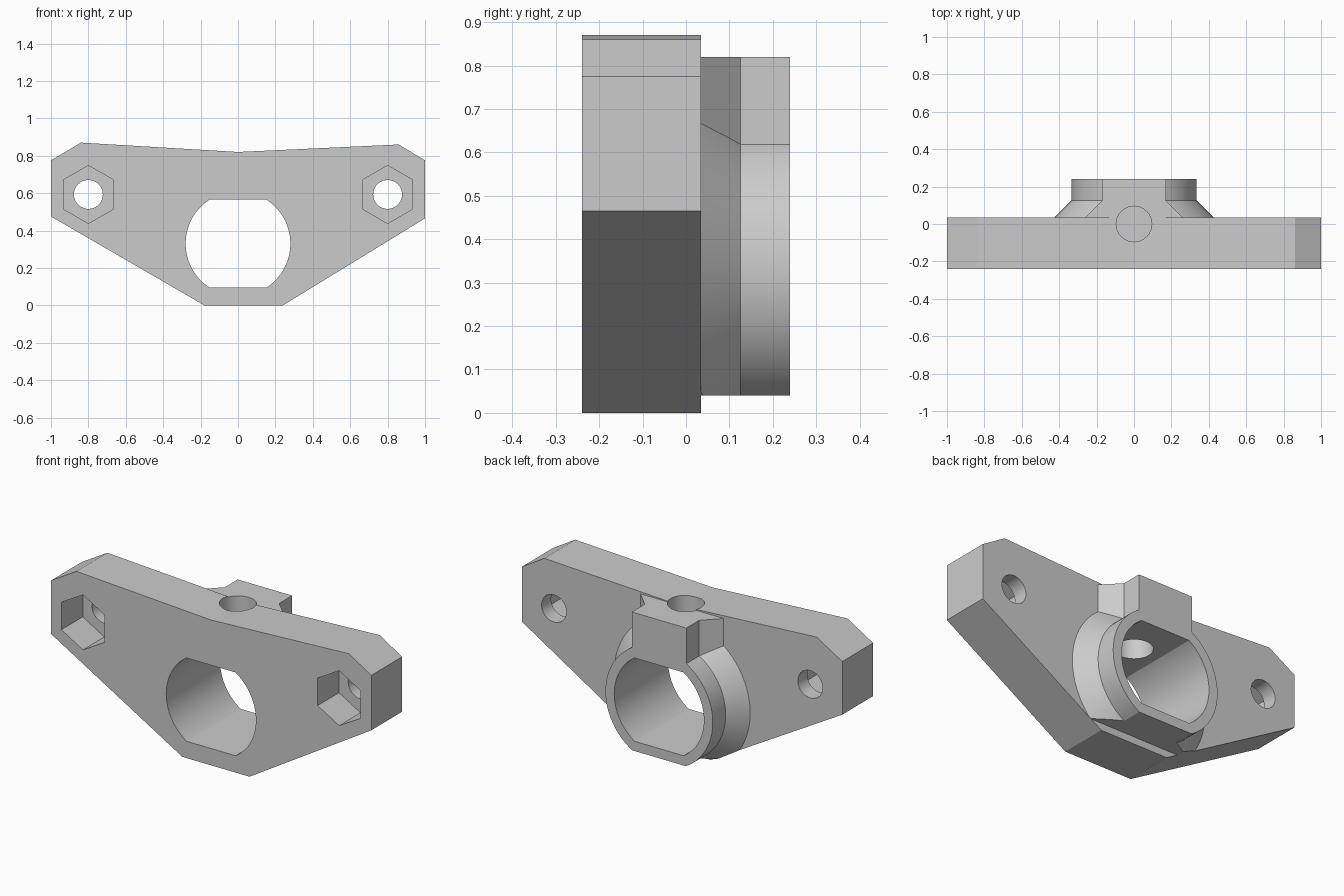
import bpy, bmesh
from math import sin, cos, pi, radians, asin

cube = bpy.data.objects.get("Cube")
if cube:
    bpy.data.objects.remove(cube, do_unlink=True)

grey = bpy.data.materials.new("plain grey")
grey.use_nodes = True
GREY = (0.6, 0.6, 0.6, 1)
grey.diffuse_color = GREY
grey.node_tree.nodes["Principled BSDF"].inputs["Base Color"].default_value = GREY


def loft(name, rings):
    """Closed solid through matching rings of 3D points."""
    bm = bmesh.new()
    loops = [[bm.verts.new(p) for p in ring] for ring in rings]
    for a, b in zip(loops, loops[1:]):
        for i in range(len(a)):
            j = (i + 1) % len(a)
            bm.faces.new((a[i], a[j], b[j], b[i]))
    bm.faces.new(loops[0])
    bm.faces.new(loops[-1])
    bmesh.ops.recalc_face_normals(bm, faces=bm.faces)
    mesh = bpy.data.meshes.new(name)
    bm.to_mesh(mesh)
    bm.free()
    mesh.materials.append(grey)
    obj = bpy.data.objects.new(name, mesh)
    bpy.context.collection.objects.link(obj)
    return obj


def prism(name, outline, y0, y1):
    return loft(name, [[(x, y, z) for x, z in outline] for y in (y0, y1)])


def circle(cx, cz, r, n=96, start=0.0):
    return [(cx + r * cos(start + 2 * pi * i / n), cz + r * sin(start + 2 * pi * i / n))
            for i in range(n)]


def combine(obj, other, operation):
    mod = obj.modifiers.new(operation.lower(), 'BOOLEAN')
    mod.operation, mod.object, mod.solver = operation, other, 'EXACT'
    bpy.context.view_layer.objects.active = obj
    bpy.ops.object.modifier_apply(modifier=mod.name)


FRONT, FACE, NECK, BACK = -0.24, 0.035, 0.125, 0.24
BORE_Z, BORE_R, FLAT = 0.33, 0.28, 0.235

# Mounting plate
upper = [(1, 0.465), (1, 0.775), (0.86, 0.86), (0, 0.82),
         (-0.84, 0.87), (-1, 0.775), (-1, 0.475)]
plate = prism("mounting_plate", [(0.24, 0)] + upper + [(-0.18, 0)], FRONT, FACE)

# Flared collar, trimmed to the plate edges and flat underneath
collar = loft("rear_collar", [[(x, y, z) for x, z in circle(0, BORE_Z, r)]
                              for y, r in ((FACE, 0.425), (NECK, 0.335), (BACK, 0.335))])
trim = prism("collar_trim", [(0.305, 0.04)] + upper + [(-0.249, 0.04)], -0.1, 0.4)
combine(collar, trim, 'INTERSECT')

# Flared block above the collar
block = loft("collar_block", [[(-w, y, 0.4), (w, y, 0.4), (w, y, 0.82), (-w, y, 0.82)]
                              for y, w in ((FACE, 0.26), (NECK, 0.17), (BACK, 0.17))])
combine(collar, block, 'UNION')

# Double-flat main bore
half = asin(FLAT / BORE_R)
arc = [half * (2 * i / 36 - 1) for i in range(37)]
bore_outline = [(side * BORE_R * cos(a), BORE_Z + side * BORE_R * sin(a))
                for side in (1, -1) for a in arc]
bore = prism("bore_cutter", bore_outline, -0.4, 0.4)

# Vertical hole from the top into the bore
drop = loft("top_hole_cutter", [[(x, y, z) for x, y in circle(0, 0, 0.095)]
                                for z in (0.4, 1.0)])
for part in (plate, collar):
    combine(part, bore, 'DIFFERENCE')
    combine(part, drop, 'DIFFERENCE')
helpers = [trim, block, bore, drop]

# Screw holes with hexagonal nut pockets
for side in (-1, 1):
    x, z = side * 0.8, 0.593
    screw = prism("screw_cutter", circle(x, z, 0.077), -0.4, 0.4)
    pocket = prism("nut_cutter", circle(x, z, 0.155, 6, pi / 2), -0.4, -0.05)
    for cutter in (screw, pocket):
        combine(plate, cutter, 'DIFFERENCE')
        helpers.append(cutter)

for helper in helpers:
    bpy.data.objects.remove(helper, do_unlink=True)

# Smooth curved walls, keep every corner crisp
bpy.ops.object.select_all(action='DESELECT')
for part in (plate, collar):
    part.select_set(True)
bpy.context.view_layer.objects.active = plate
bpy.ops.object.shade_smooth_by_angle(angle=radians(5))
